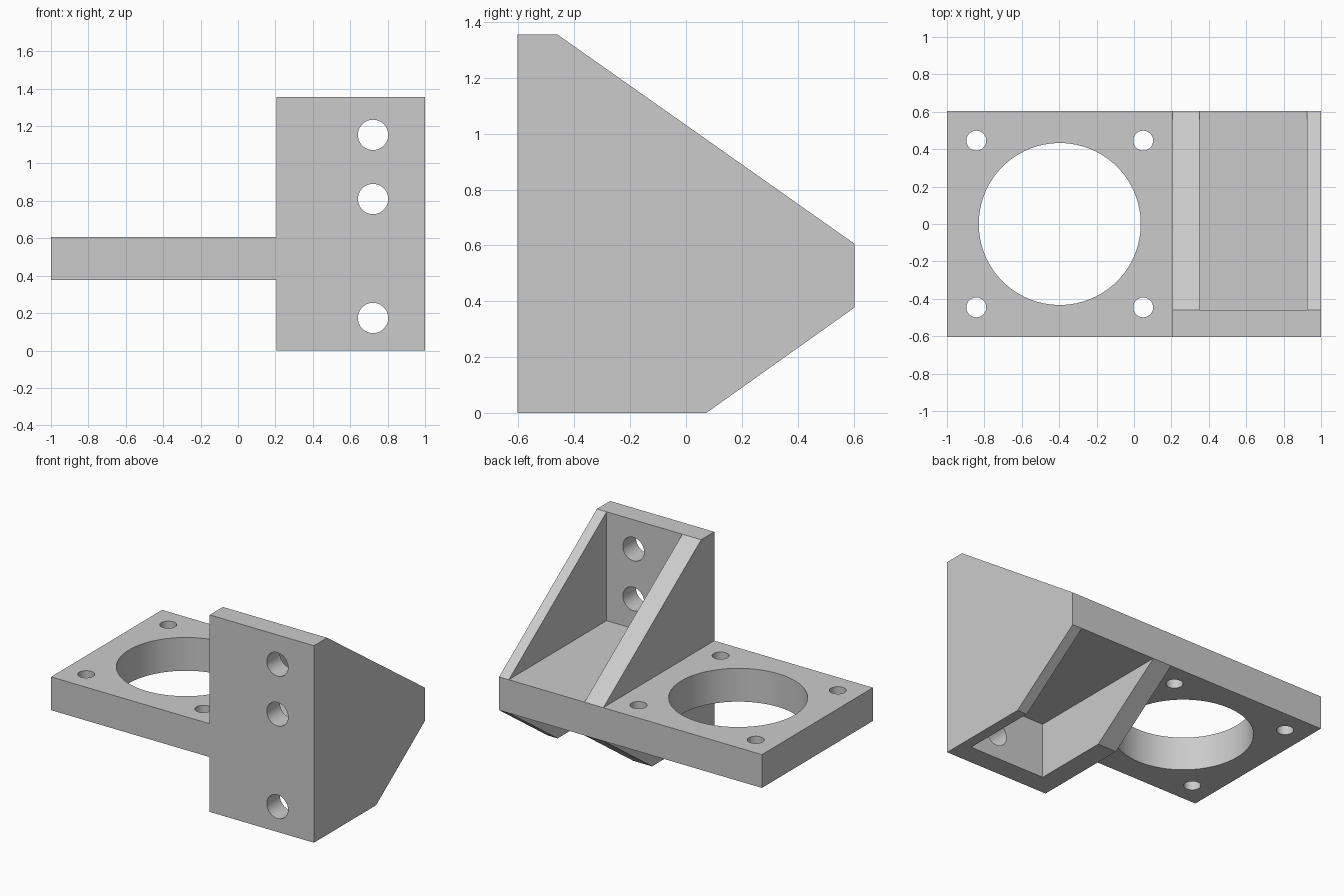
import bpy, bmesh, math
from mathutils import Matrix

cube = bpy.data.objects.get("Cube")
if cube:
    bpy.data.objects.remove(cube, do_unlink=True)

grey = bpy.data.materials.new("light_grey")
grey.use_nodes = True
grey.diffuse_color = (0.6, 0.6, 0.6, 1)
grey.node_tree.nodes["Principled BSDF"].inputs["Base Color"].default_value = (0.6, 0.6, 0.6, 1)


def add_object(name, bm):
    bmesh.ops.recalc_face_normals(bm, faces=bm.faces)
    mesh = bpy.data.meshes.new(name)
    bm.to_mesh(mesh)
    bm.free()
    mesh.materials.append(grey)
    obj = bpy.data.objects.new(name, mesh)
    bpy.context.collection.objects.link(obj)
    return obj


def prism(name, profile, x0, x1):
    """Extrude a (y, z) profile from x0 to x1."""
    bm = bmesh.new()
    face = bm.faces.new([bm.verts.new((x0, y, z)) for y, z in profile])
    side = bmesh.ops.extrude_face_region(bm, geom=[face])
    verts = [v for v in side["geom"] if isinstance(v, bmesh.types.BMVert)]
    bmesh.ops.translate(bm, verts=verts, vec=(x1 - x0, 0, 0))
    return add_object(name, bm)


def block(name, x, y, z):
    return prism(name, [(y[0], z[0]), (y[1], z[0]), (y[1], z[1]), (y[0], z[1])], *x)


def drill(name, centre, radius, depth, axis, segments=48):
    bm = bmesh.new()
    turn = Matrix.Rotation(math.pi / 2, 4, 'X') if axis == 'Y' else Matrix()
    bmesh.ops.create_cone(bm, cap_ends=True, segments=segments, radius1=radius,
                          radius2=radius, depth=depth,
                          matrix=Matrix.Translation(centre) @ turn)
    return add_object(name, bm)


def combine(target, tool, operation):
    mod = target.modifiers.new(operation.lower(), 'BOOLEAN')
    mod.operation, mod.object, mod.solver = operation, tool, 'EXACT'
    bpy.context.view_layer.update()
    bpy.context.view_layer.objects.active = target
    bpy.ops.object.modifier_apply(modifier=mod.name)
    bpy.data.objects.remove(tool, do_unlink=True)


FRONT, BACK, WALL = -0.603, 0.603, -0.46
LOW, HIGH, TOP = 0.377, 0.606, 1.355
INNER, OUTER = 0.207, 1.0

# Horizontal flange, upright wall and the two gusset ribs
bracket = block("motor_bracket", (-1, OUTER), (FRONT, BACK), (LOW, HIGH))
wall = block("upright_wall", (INNER, OUTER), (FRONT, WALL), (0, TOP))
gusset = [(FRONT, 0), (0.073, 0), (BACK, LOW), (BACK, HIGH), (WALL, TOP), (FRONT, TOP)]
inner_rib = prism("inner_rib", gusset, INNER, 0.35)
outer_rib = prism("outer_rib", gusset, 0.926, OUTER)
for part in (wall, inner_rib, outer_rib):
    combine(bracket, part, 'UNION')

# Large bore with four screw holes around it
bore_x, spread = -0.397, 0.446
mid = (LOW + HIGH) / 2
combine(bracket, drill("bore", (bore_x, 0, mid), 0.433, 0.5, 'Z', 96), 'DIFFERENCE')
for sx in (-1, 1):
    for sy in (-1, 1):
        hole = drill("screw_hole", (bore_x + sx * spread, sy * spread, mid), 0.053, 0.5, 'Z')
        combine(bracket, hole, 'DIFFERENCE')

# Mounting holes through the upright wall
for z in (0.174, 0.81, 1.153):
    hole = drill("mounting_hole", (0.722, (FRONT + WALL) / 2, z), 0.081, 0.3, 'Y')
    combine(bracket, hole, 'DIFFERENCE')

# Smooth hole walls, sharp block edges
bpy.ops.object.select_all(action='DESELECT')
bracket.select_set(True)
bpy.context.view_layer.objects.active = bracket
bpy.ops.object.shade_smooth_by_angle(angle=math.radians(30))
